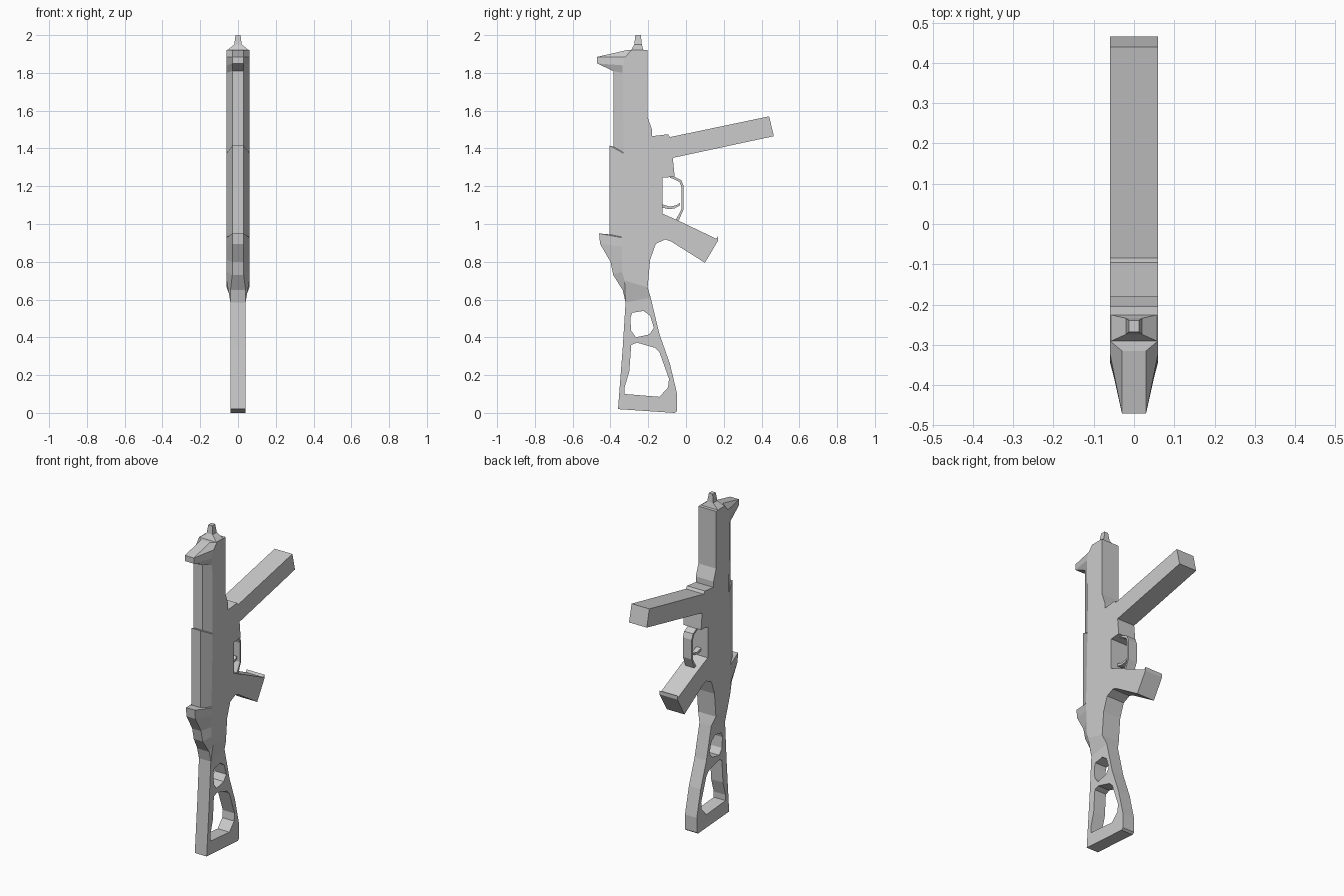
import bpy, bmesh
from mathutils import Vector

if "Cube" in bpy.data.objects:
    bpy.data.objects.remove(bpy.data.objects["Cube"])


def finish(name, bm):
    bmesh.ops.recalc_face_normals(bm, faces=bm.faces[:])
    me = bpy.data.meshes.new(name)
    bm.to_mesh(me)
    bm.free()
    ob = bpy.data.objects.new(name, me)
    bpy.context.collection.objects.link(ob)
    return ob


def plate(name, half, outline, holes=()):
    """Extrude a (y, z) outline with holes along x, symmetric about x = 0."""
    bm = bmesh.new()
    for loop in (outline, *holes):
        vs = [bm.verts.new((-half, y, z)) for y, z in loop]
        for i, v in enumerate(vs):
            bm.edges.new((v, vs[i - 1]))
    bmesh.ops.triangle_fill(bm, use_beauty=True, edges=bm.edges[:], normal=(1, 0, 0))
    ext = bmesh.ops.extrude_face_region(bm, geom=bm.faces[:], use_keep_orig=True)
    moved = [g for g in ext["geom"] if isinstance(g, bmesh.types.BMVert)]
    bmesh.ops.translate(bm, verts=moved, vec=(2 * half, 0, 0))
    return finish(name, bm)


W = 0.06    # half width of the receiver
S = 0.04    # half width of the stock

# Receiver: narrow ridge, chamfer shoulder and grip-side outline, all (y, z)
ridge = [(-.315, 1.92), (-.47, 1.885), (-.47, 1.85), (-.385, 1.81),
         (-.385, 1.41), (-.405, 1.415), (-.405, .945), (-.46, .95),
         (-.455, .895), (-.40, .80), (-.385, .73), (-.335, .65)]
shoulder = [(-.29, 1.92), (-.32, 1.885), (-.335, 1.84), (-.335, 1.80),
            (-.33, 1.378), (-.33, 1.374), (-.342, .932), (-.342, .928),
            (-.34, .88), (-.34, .81), (-.34, .75), (-.325, .70)]
back = [(-.205, 1.92), (-.205, 1.57), (-.18, 1.50), (-.18, 1.465),
        # magazine
        (-.095, 1.475), (-.085, 1.46), (.44, 1.57), (.465, 1.465), (-.07, 1.35),
        # trigger recess
        (-.06, 1.25), (-.125, 1.245), (-.125, 1.055), (-.045, 1.02),
        # grip
        (.16, .922), (.17, .935), (.17, .912), (.10, .795), (-.08, .908),
        (-.11, .918), (-.16, .895), (-.19, .81), (-.203, .665)]
neck_front, neck_back = (-.32, .585), (-.187, .61)

bm = bmesh.new()
sides = []
for s in (-1, 1):
    r = [bm.verts.new((s * (.04 if i == len(ridge) - 1 else .03), y, z))
         for i, (y, z) in enumerate(ridge)]
    c = [bm.verts.new((s * W, y, z)) for y, z in shoulder]
    b = [bm.verts.new((s * W, y, z)) for y, z in back]
    nf = bm.verts.new((s * S, *neck_front))
    nb = bm.verts.new((s * S, *neck_back))
    # flat side, chamfer strip and taper into the neck
    bm.faces.new(c + b[::-1])
    for i in range(len(r) - 1):
        bm.faces.new((r[i], r[i + 1], c[i + 1], c[i]))
    bm.faces.new((r[-1], c[-1], nf))
    bm.faces.new((c[-1], b[-1], nb, nf))
    sides.append((r + [nf], c, b + [nb]))
(r0, c0, b0), (r1, c1, b1) = sides
for left, right in ((r0, r1), (b0, b1)):
    for i in range(len(left) - 1):
        bm.faces.new((left[i], left[i + 1], right[i + 1], right[i]))
bm.faces.new((r0[0], c0[0], b0[0], b1[0], c1[0], r1[0]))
finish("receiver", bm)

# Skeleton stock with two openings
plate("stock", S,
      [neck_front, (-.335, .345), (-.36, .02), (-.06, 0), (-.047, .01),
       (-.047, .10), (-.085, .26), (-.14, .415), neck_back],
      [[(-.285, .53), (-.225, .54), (-.19, .515), (-.17, .45),
        (-.195, .415), (-.265, .40), (-.29, .435), (-.295, .50)],
       [(-.29, .36), (-.26, .372), (-.165, .345), (-.14, .32), (-.09, .18),
        (-.095, .135), (-.14, .085), (-.325, .10), (-.325, .135), (-.30, .22)]])

# Trigger guard strap
plate("trigger_guard", .03,
      [(-.085, 1.26), (-.06, 1.25), (-.025, 1.232), (-.012, 1.20), (-.012, 1.08),
       (-.04, 1.015), (-.055, 1.02), (-.024, 1.078), (-.024, 1.195),
       (-.034, 1.222), (-.065, 1.238), (-.085, 1.245)])

# Curved trigger
plate("trigger", .015,
      [(-.13, 1.105), (-.085, 1.092), (-.05, 1.10), (-.032, 1.112),
       (-.034, 1.097), (-.06, 1.083), (-.09, 1.078), (-.13, 1.088)])

# Muzzle: square flare with a short barrel tip
bm = bmesh.new()
rings = []
for z, w, y0, y1 in ((1.918, W, -.292, -.225), (1.95, .02, -.274, -.234), (2.0, .013, -.268, -.239)):
    rings.append([bm.verts.new((x, y, z)) for x, y in ((-w, y0), (w, y0), (w, y1), (-w, y1))])
for lo, hi in zip(rings, rings[1:]):
    for i in range(4):
        bm.faces.new((lo[i - 1], lo[i], hi[i], hi[i - 1]))
bm.faces.new(rings[0])
bm.faces.new(rings[-1])
finish("muzzle", bm)
